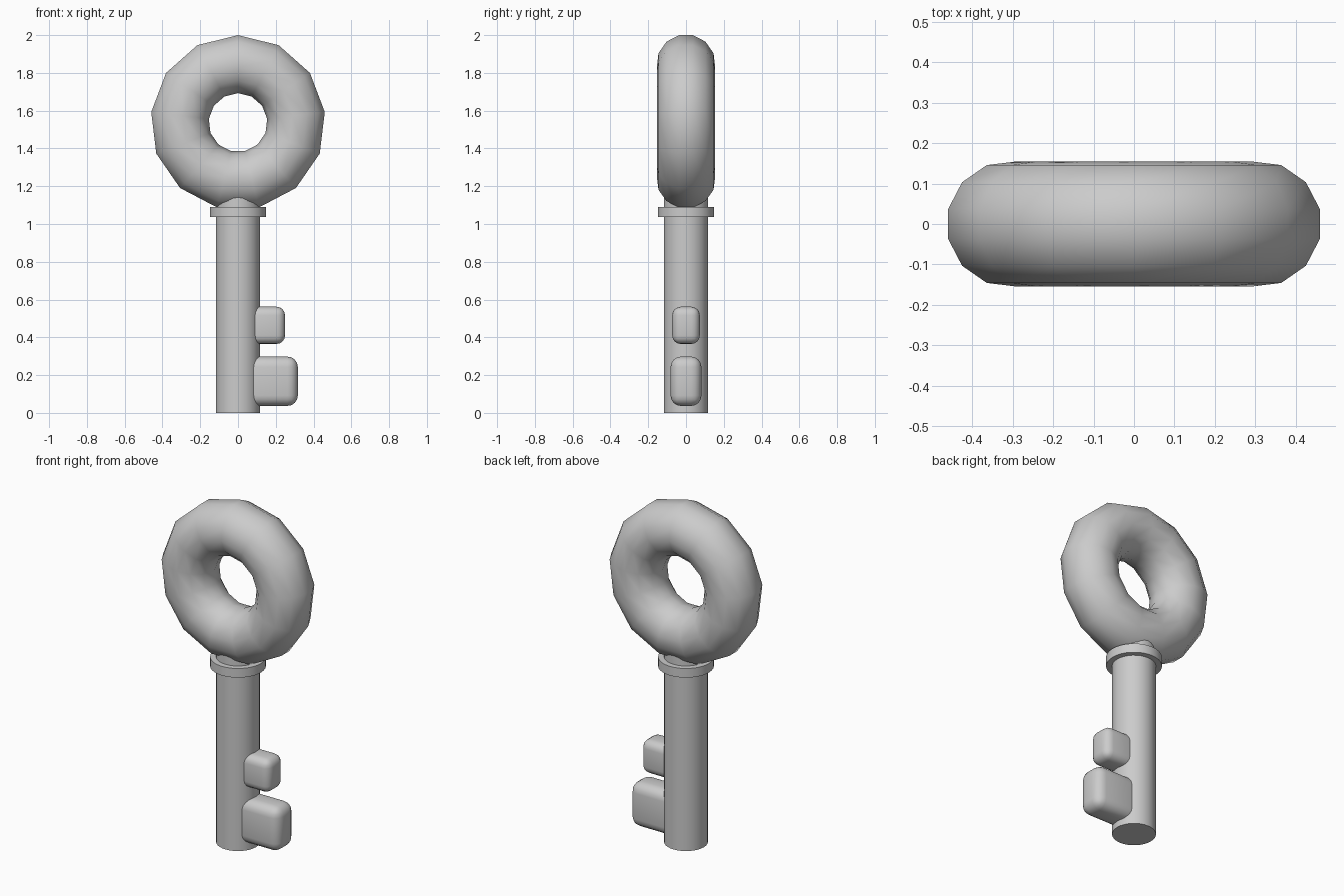
import bpy, bmesh
from math import sin, cos, pi

if "Cube" in bpy.data.objects:
    bpy.data.objects.remove(bpy.data.objects["Cube"])


def finish(obj, angle):
    bpy.ops.object.select_all(action='DESELECT')
    obj.select_set(True)
    bpy.context.view_layer.objects.active = obj
    bpy.ops.object.shade_smooth_by_angle(angle=angle)


def ring(name, zc, major, minor, n):
    # n x n torus standing upright, first loop at the top, vertex on the inner side
    bm = bmesh.new()
    loops = []
    for i in range(n):
        a = 2 * pi * i / n
        loop = []
        for j in range(n):
            b = pi + 2 * pi * j / n
            r = major + minor * cos(b)
            loop.append(bm.verts.new((r * sin(a), minor * sin(b), zc + r * cos(a))))
        loops.append(loop)
    for i in range(n):
        p, q = loops[i], loops[(i + 1) % n]
        for j in range(n):
            k = (j + 1) % n
            bm.faces.new((p[j], p[k], q[k], q[j]))
    bmesh.ops.recalc_face_normals(bm, faces=bm.faces)
    mesh = bpy.data.meshes.new(name)
    bm.to_mesh(mesh)
    bm.free()
    obj = bpy.data.objects.new(name, mesh)
    bpy.context.collection.objects.link(obj)
    finish(obj, pi)


def cylinder(name, radius, z0, z1):
    bpy.ops.mesh.primitive_cylinder_add(vertices=32, radius=radius, depth=z1 - z0,
                                        location=(0, 0, (z0 + z1) / 2))
    obj = bpy.context.object
    obj.name = name
    finish(obj, pi / 6)


def tooth(name, x0, x1, half_y, z0, z1, bevel):
    bpy.ops.mesh.primitive_cube_add(size=1, location=((x0 + x1) / 2, 0, (z0 + z1) / 2))
    obj = bpy.context.object
    obj.name = name
    obj.scale = (x1 - x0, 2 * half_y, z1 - z0)
    bpy.ops.object.transform_apply(location=False, rotation=False, scale=True)
    mod = obj.modifiers.new("rounding", 'BEVEL')
    mod.width = bevel
    mod.segments = 4
    bpy.ops.object.modifier_apply(modifier=mod.name)
    finish(obj, pi / 4)


# Handle ring
ring("handle_ring", 1.537, 0.3115, 0.1558, 13)

# Shaft, running up into the ring, and its collar
cylinder("shaft", 0.117, 0.0, 1.30)
cylinder("collar", 0.149, 1.036, 1.09)

# Teeth
tooth("upper_tooth", 0.03, 0.249, 0.073, 0.365, 0.562, 0.045)
tooth("lower_tooth", 0.02, 0.317, 0.082, 0.037, 0.298, 0.055)
